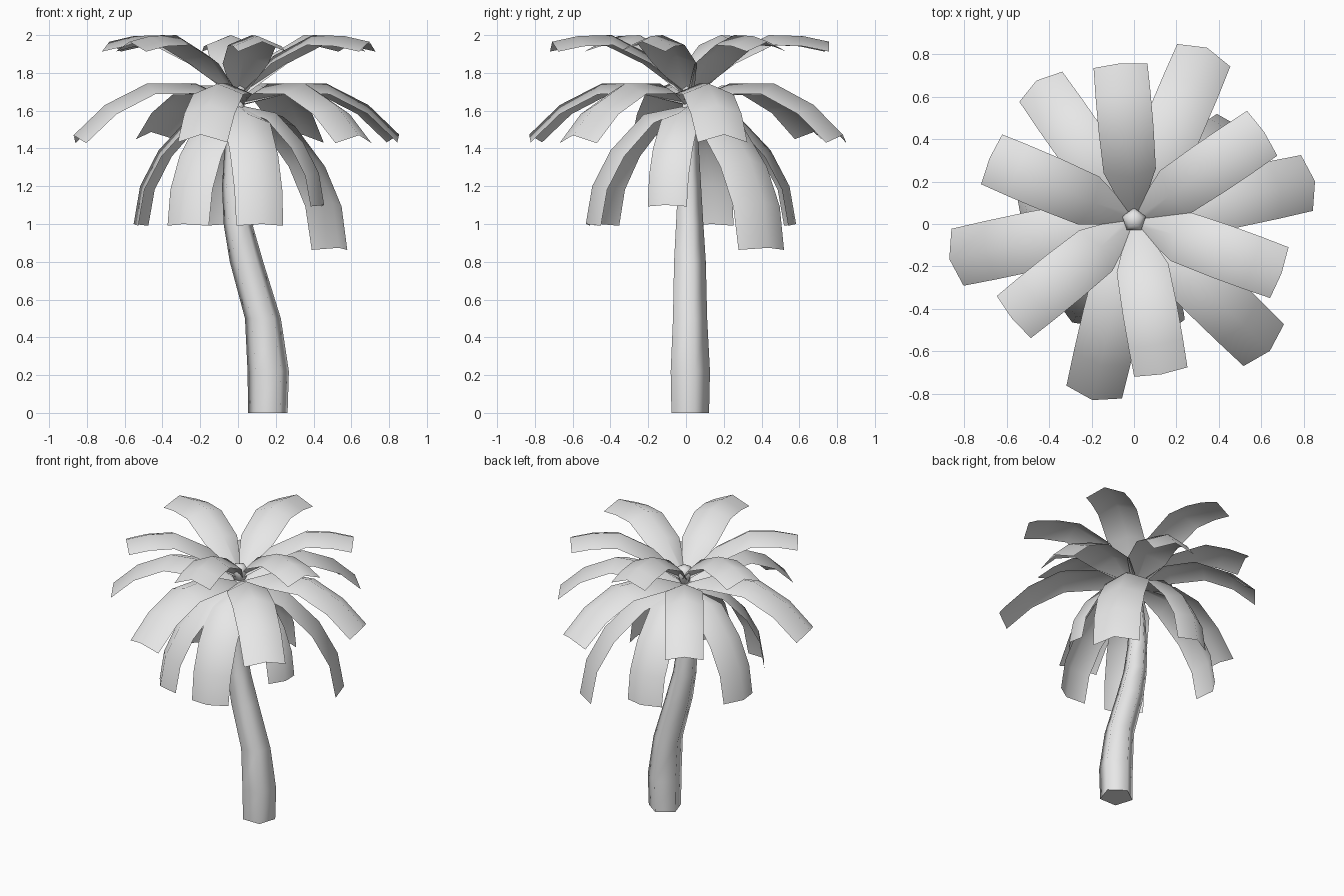
import bpy
import bmesh
from math import radians, sin, cos
from mathutils import Vector

cube = bpy.data.objects.get("Cube")
if cube:
    bpy.data.objects.remove(cube, do_unlink=True)

grey = bpy.data.materials.new("light_grey")
grey.use_nodes = True
grey.diffuse_color = (0.8, 0.8, 0.8, 1)
grey.node_tree.nodes["Principled BSDF"].inputs["Base Color"].default_value = (0.8, 0.8, 0.8, 1)


def finish(bm, name):
    mesh = bpy.data.meshes.new(name)
    for face in bm.faces:
        face.smooth = True
    bm.to_mesh(mesh)
    bm.free()
    mesh.materials.append(grey)
    obj = bpy.data.objects.new(name, mesh)
    bpy.context.collection.objects.link(obj)
    return obj


def lathe(name, rings, y, tip=None, sides=5):
    """Loft pentagonal rings given as (x, z, radius)."""
    bm = bmesh.new()
    loops = []
    for x, z, r in rings:
        angles = [radians(90 + 360 * i / sides) for i in range(sides)]
        loops.append([bm.verts.new((x + r * cos(a), y + r * sin(a), z)) for a in angles])
    for low, high in zip(loops, loops[1:]):
        for i in range(sides):
            j = (i + 1) % sides
            bm.faces.new((low[i], low[j], high[j], high[i]))
    base = bm.faces.new(loops[0][::-1])
    for edge in base.edges:
        edge.smooth = False
    if tip:
        top = bm.verts.new(tip)
        for i in range(sides):
            bm.faces.new((loops[-1][i], loops[-1][(i + 1) % sides], top))
    else:
        bm.faces.new(loops[-1])
    finish(bm, name)


def frond(name, profile, angle, scale, half_width):
    """Folded leaf: a raised ridge with a drooping edge on each side."""
    bm = bmesh.new()
    out = Vector((cos(angle), sin(angle), 0))
    side = Vector((-sin(angle), cos(angle), 0))
    up = Vector((0, 0, 1))
    start = Vector((0, 0.02, profile[0][1]))
    ridge = [start + scale * (out * r + up * (z - profile[0][1])) for r, z in profile]
    rows = []
    for i, p in enumerate(ridge):
        along = (ridge[min(i + 1, len(ridge) - 1)] - ridge[max(i - 1, 0)]).normalized()
        normal = along.cross(side)
        width = half_width * scale * TAPER[i]
        drop = normal * (-0.42 * width)
        rows.append([bm.verts.new(q) for q in (p - side * width + drop, p, p + side * width + drop)])
    for a, b in zip(rows, rows[1:]):
        for k in range(2):
            bm.faces.new((a[k], b[k], b[k + 1], a[k + 1]))
    finish(bm, name)


# Leaning trunk and the small bud at its crown
lathe("trunk", [(0.158, 0, 0.11), (0.16, 0.22, 0.115), (0.132, 0.5, 0.1), (0.045, 0.8, 0.093),
                (0.0, 1.0, 0.08), (-0.02, 1.2, 0.068), (-0.018, 1.4, 0.056), (0, 1.66, 0.035)], 0.012)
lathe("bud", [(0, 1.64, 0.025), (0, 1.69, 0.052), (0, 1.73, 0.058), (0, 1.76, 0.04)],
      0.018, (0, 0.018, 1.77))

# Fronds: ridge profile as (reach, height), half width, then (direction, scale)
TAPER = [0.2, 0.95, 1, 1, 0.98]
LAYERS = {
    "upper_frond": ([(0, 1.68), (0.2, 1.89), (0.42, 2.0), (0.6, 1.995), (0.74, 1.965)], 0.13,
                    [(95, 1), (157, 1), (219, 1), (280, 1), (340, 1), (34, 1)]),
    "middle_frond": ([(0, 1.64), (0.23, 1.745), (0.49, 1.745), (0.72, 1.63), (0.89, 1.47)], 0.14,
                     [(67, 0.99), (125, 0.9), (192, 1), (257, 0.98), (316, 1), (12, 0.98)]),
    "lower_frond": ([(0, 1.63), (0.25, 1.58), (0.43, 1.39), (0.53, 1.2), (0.565, 1.0)], 0.13,
                    [(38, 1.2), (95, 1), (168, 1), (239, 1), (283, 1), (344, 0.84)]),
}
for name, (profile, half_width, leaves) in LAYERS.items():
    for n, (direction, scale) in enumerate(leaves, 1):
        frond(f"{name}_{n}", profile, radians(direction), scale, half_width)
